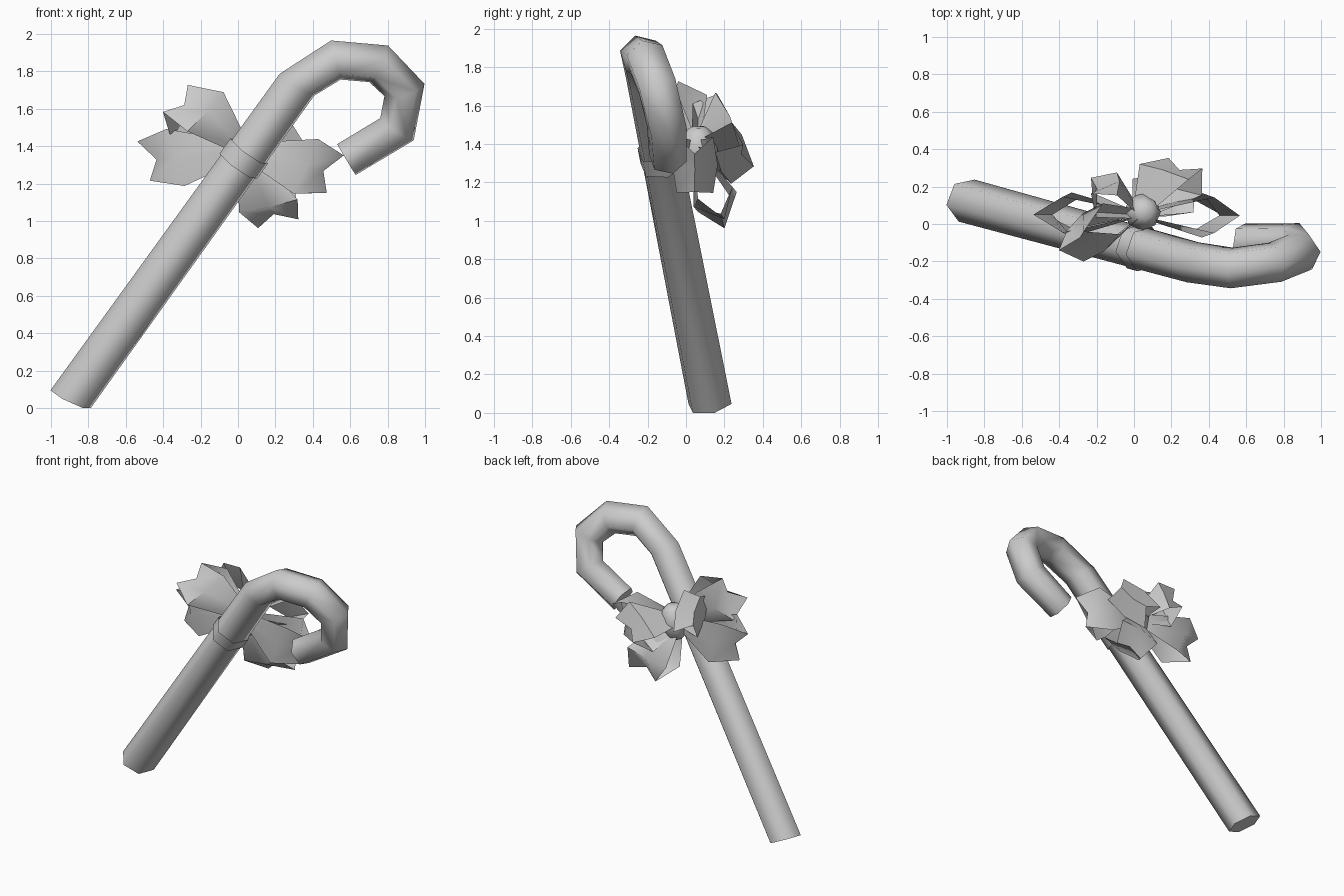
import bpy, bmesh, math
from mathutils import Vector as V

cube = bpy.data.objects.get("Cube")
if cube:
    bpy.data.objects.remove(cube, do_unlink=True)

grey = bpy.data.materials.new("light_grey")
grey.use_nodes = True
grey.diffuse_color = (0.6, 0.6, 0.6, 1)
grey.node_tree.nodes["Principled BSDF"].inputs["Base Color"].default_value = (0.6, 0.6, 0.6, 1)


def finish(name, bm, angle):
    bmesh.ops.recalc_face_normals(bm, faces=bm.faces)
    mesh = bpy.data.meshes.new(name)
    bm.to_mesh(mesh)
    bm.free()
    mesh.materials.append(grey)
    ob = bpy.data.objects.new(name, mesh)
    bpy.context.collection.objects.link(ob)
    bpy.ops.object.select_all(action='DESELECT')
    ob.select_set(True)
    bpy.context.view_layer.objects.active = ob
    bpy.ops.object.shade_smooth_by_angle(angle=math.radians(angle))
    return ob


def tube(name, points, radii, normal, sides=6, caps=True, tilts={}):
    """Sweep a polygon along a planar path; tilts overrides ring directions."""
    bm = bmesh.new()
    pts = [V(p) for p in points]
    rings = []
    for i, p in enumerate(pts):
        a = (p - pts[max(i - 1, 0)]).normalized()
        b = (pts[min(i + 1, len(pts) - 1)] - p).normalized()
        tangent = V(tilts.get(i, a + b))
        side = tangent.cross(normal).normalized()
        up = side.cross(tangent).normalized()
        angles = [2 * math.pi * k / sides for k in range(sides)]
        rings.append([bm.verts.new(p + radii[i] * (side * math.cos(t) + up * math.sin(t)))
                      for t in angles])
    for r, s in zip(rings, rings[1:]):
        for k in range(sides):
            j = (k + 1) % sides
            bm.faces.new((r[k], r[j], s[j], s[k]))
    if caps:
        bm.faces.new(rings[0])
        bm.faces.new(rings[-1])
    return finish(name, bm, 65)


# Cane: straight shaft that bends into a hook
plane = V((-0.09, 0.96, 0.26)).normalized()
foot, neck = V((-0.895, 0.125, 0.047)), V((0.315, -0.205, 1.728))
path = [foot, neck, (0.523, -0.235, 1.86), (0.752, -0.205, 1.84),
        (0.89, -0.15, 1.70), (0.85, -0.10, 1.49), (0.58, -0.095, 1.328)]
tube("cane", path, [0.12, 0.112, 0.112, 0.112, 0.112, 0.11, 0.1], plane,
     tilts={0: (0.43, -0.16, 0.9), 1: (0.55, -0.1, 0.83)})

# Ribbon band wrapped round the shaft
axis = (neck - foot).normalized()
middle = foot.lerp(neck, 0.765)
tube("ribbon_band", [middle - axis * 0.05, middle + axis * 0.05], [0.124, 0.124], plane, caps=False)

# Bow knot: a rounded barrel behind the band
knot = V((0.045, 0.065, 1.37))
lean = V((0.15, 0, 1)).normalized()
tube("bow_knot", [knot + lean * h for h in (-0.12, -0.09, 0, 0.09, 0.12)],
     [0.04, 0.075, 0.1, 0.075, 0.04], V((0, 1, 0)), sides=8)

# Bow loops: flared ribbons folded over at a notched tip
# Stations: length fraction, thickness, half width, middle push along length
STATIONS = [(0.05, 0.015, 0.05, 0), (0.68, 0.095, 0.16, 0), (1, 0, 0.11, -0.13),
            (0.68, -0.095, 0.16, 0), (0.05, -0.015, 0.05, 0)]


def bow_loop(name, tip, width, size=1):
    root = V((0.03, 0.05, 1.38))
    along = V(tip) - root
    across = V(width).normalized()
    out = along.cross(across).normalized()
    bm = bmesh.new()
    rows = []
    for f, thick, half, push in STATIONS:
        row = []
        for k in (-1, 0, 1):
            bulge = 1 if k else 1.25
            shift = push if k == 0 else 0
            row.append(bm.verts.new(root + along * (f + shift) + out * thick * bulge * size
                                    + across * half * k * size))
        rows.append(row)
    for r, s in zip(rows, rows[1:]):
        for k in (0, 1):
            bm.faces.new((r[k], r[k + 1], s[k + 1], s[k]))
    return finish(name, bm, 60)


bow_loop("bow_loop_right", (-0.505, 0.05, 1.32), (-0.3, 0, 0.94))
bow_loop("bow_loop_upper_right", (-0.335, -0.09, 1.655), (0.6, 0.45, 0.65))
bow_loop("bow_loop_left", (0.52, 0.045, 1.25), (0.4, 0, 0.88))
bow_loop("bow_loop_lower", (0.215, 0.20, 0.985), (1, 0, 0.22))
bow_loop("bow_loop_back_upper", (-0.23, 0.205, 1.57), (0, -0.4, 0.85), 0.9)
bow_loop("bow_loop_back", (0.275, 0.325, 1.34), (0.8, -0.25, 0.5))
